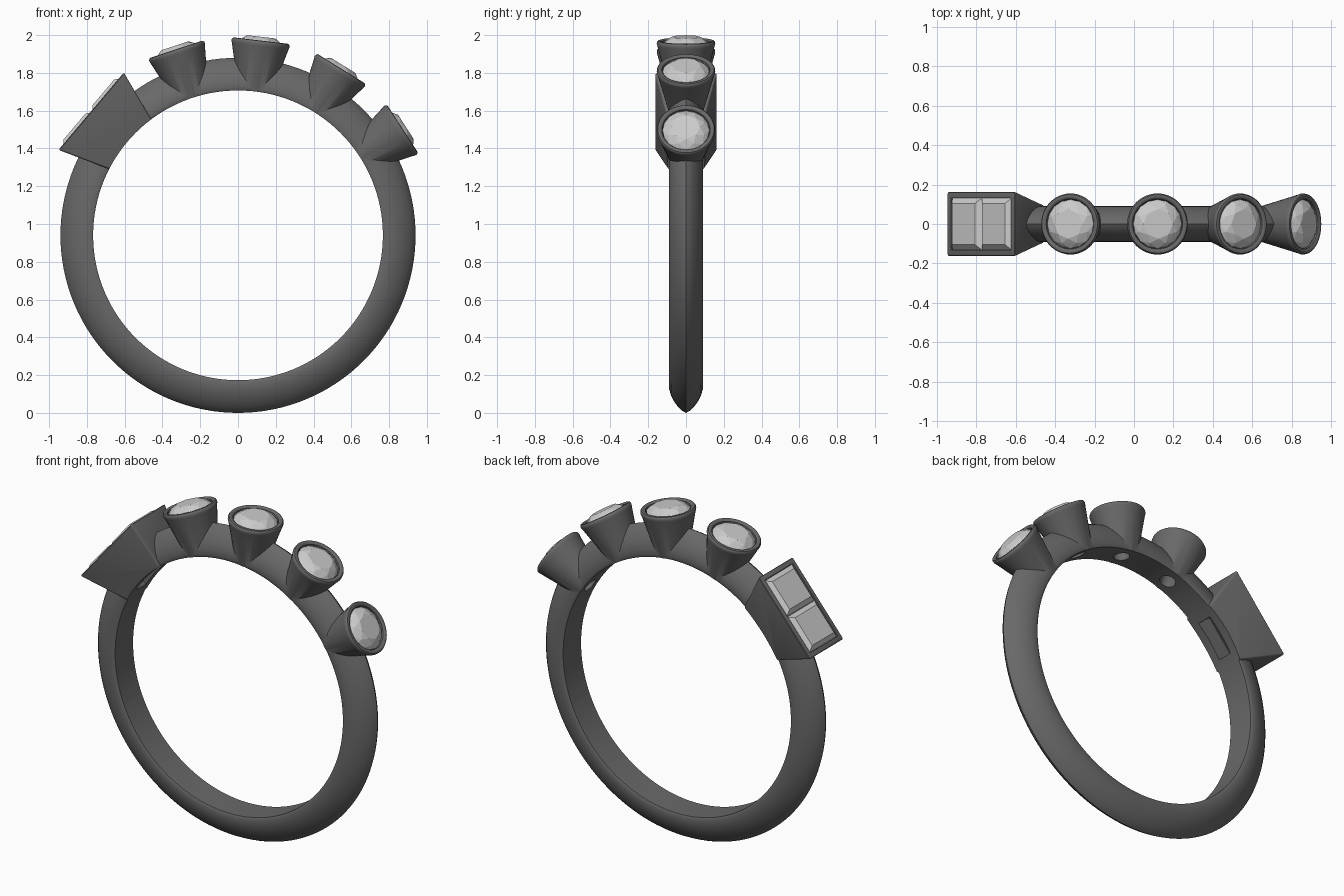
import bpy, bmesh
from math import sin, cos, pi, radians
from mathutils import Matrix, Vector

if "Cube" in bpy.data.objects:
    bpy.data.objects.remove(bpy.data.objects["Cube"])

CENTER = 0.94          # height of the ring axis
BORE = 0.767           # finger hole radius


def material(name, v):
    m = bpy.data.materials.new(name)
    m.diffuse_color = (v, v, v, 1)
    m.use_nodes = True
    m.node_tree.nodes["Principled BSDF"].inputs["Base Color"].default_value = m.diffuse_color
    return m


metal = material("dark_metal", 0.14)
stone = material("pale_stone", 0.65)


def finish(bm, name, mat, matrix=None):
    bmesh.ops.recalc_face_normals(bm, faces=bm.faces)
    me = bpy.data.meshes.new(name)
    bm.to_mesh(me)
    bm.free()
    ob = bpy.data.objects.new(name, me)
    bpy.context.collection.objects.link(ob)
    me.materials.append(mat)
    if matrix:
        ob.matrix_world = matrix
    return ob


def placed(deg):
    # local z points radially outwards, deg measured from the top towards +x
    return Matrix.Translation((0, 0, CENTER)) @ Matrix.Rotation(radians(deg), 4, 'Y')


def circle(r, h, n=48, off=0.0):
    return [Vector((r * cos(2 * pi * (i + off) / n), r * sin(2 * pi * (i + off) / n), h)) for i in range(n)]


def rect(a, b, h, x=0.0):
    return [Vector((x + sx * a, sy * b, h)) for sx, sy in ((1, 1), (-1, 1), (-1, -1), (1, -1))]


def loft(sections, closed=False, bevel=0.0):
    bm = bmesh.new()
    rows = [[bm.verts.new(p) for p in s] for s in sections]
    n = len(rows[0])
    for a, b in zip(rows, rows[1:] + rows[:1] if closed else rows[1:]):
        for i in range(n):
            j = (i + 1) % n
            bm.faces.new((a[i], a[j], b[j], b[i]))
    if not closed:
        bm.faces.new(rows[0])
        bm.faces.new(rows[-1])
    if bevel:
        bmesh.ops.bevel(bm, geom=bm.edges[:], offset=bevel, segments=3, profile=0.5, affect='EDGES')
    return bm


def hull(points):
    bm = bmesh.new()
    for p in points:
        bm.verts.new(p)
    bmesh.ops.convex_hull(bm, input=bm.verts)
    bmesh.ops.dissolve_limit(bm, angle_limit=radians(1), verts=bm.verts, edges=bm.edges)
    return bm


def combine(target, tool, op):
    mod = target.modifiers.new("bool", 'BOOLEAN')
    mod.operation, mod.solver, mod.object = op, 'EXACT', tool
    bpy.ops.object.select_all(action='DESELECT')
    bpy.context.view_layer.objects.active = target
    target.select_set(True)
    bpy.ops.object.modifier_apply(modifier=mod.name)
    bpy.data.objects.remove(tool)


# Band: domed profile swept around the finger hole
half = [(0.755, 0.078), (0.768, 0.087), (0.785, 0.091), (0.815, 0.089), (0.85, 0.079),
        (0.885, 0.06), (0.912, 0.039), (0.93, 0.019)]
profile = half + [(0.94, 0.0)] + [(r, -y) for r, y in reversed(half)]
N = 128
band = finish(loft([[Vector((r * sin(2 * pi * k / N), y, CENTER + r * cos(2 * pi * k / N)))
                     for r, y in profile] for k in range(N)], closed=True), "ring_band", metal)

ROUND = [-18.4, 6.7, 31.8, 57.1]
BOX = -49.8

# Round cone seats with a soft rim
cone = [(0.077, 0.72), (0.151, 1.008), (0.155, 1.02), (0.154, 1.029), (0.149, 1.036),
        (0.142, 1.038), (0.134, 1.036), (0.127, 1.03)]
for a in ROUND:
    combine(band, finish(loft([circle(r, h) for r, h in cone]), "round_seat", metal, placed(a)), 'UNION')

# Tapered rectangular seat
combine(band, finish(loft([rect(0.163, 0.09, 0.72), rect(0.268, 0.165, 1.018)], bevel=0.01),
                     "box_seat", metal, placed(BOX)), 'UNION')

# Finger hole trims the seats flush
bore = finish(loft([circle(BORE, -0.5, 128), circle(BORE, 0.5, 128)]), "bore_cutter", metal,
              Matrix.Translation((0, 0, CENTER)) @ Matrix.Rotation(pi / 2, 4, 'X'))
combine(band, bore, 'DIFFERENCE')

# Stone pockets and the open windows behind them
pocket = [(0.045, 0.70), (0.045, 0.86), (0.121, 1.0), (0.127, 1.033), (0.127, 1.1)]
for a in ROUND:
    combine(band, finish(loft([circle(r, h) for r, h in pocket]), "pocket_cutter", metal, placed(a)), 'DIFFERENCE')
combine(band, finish(loft([rect(0.115, 0.048, 0.70), rect(0.115, 0.048, 0.86), rect(0.236, 0.133, 0.985),
                           rect(0.236, 0.133, 1.1)]), "pocket_cutter", metal, placed(BOX)), 'DIFFERENCE')

bpy.ops.object.select_all(action='DESELECT')
band.select_set(True)
bpy.context.view_layer.objects.active = band
bpy.ops.object.shade_smooth_by_angle(angle=radians(32))

# Round brilliant stones
for i, a in enumerate(ROUND):
    pts = (circle(0.075, 1.058, 8) + circle(0.104, 1.043, 8, 0.5) + circle(0.124, 1.022, 16)
           + circle(0.124, 1.014, 16) + circle(0.065, 0.955, 8, 0.5) + [Vector((0, 0, 0.895))])
    finish(hull(pts), f"round_stone_{i + 1}", stone, placed(a))

# Pair of square step-cut stones
for i, x in enumerate((-0.1175, 0.1175)):
    pts = (rect(0.09, 0.105, 1.033, x) + rect(0.1165, 0.132, 1.01, x) + rect(0.1165, 0.132, 1.0, x)
           + rect(0.06, 0.07, 0.93, x) + [Vector((x, 0, 0.89))])
    finish(hull(pts), f"square_stone_{i + 1}", stone, placed(BOX))
